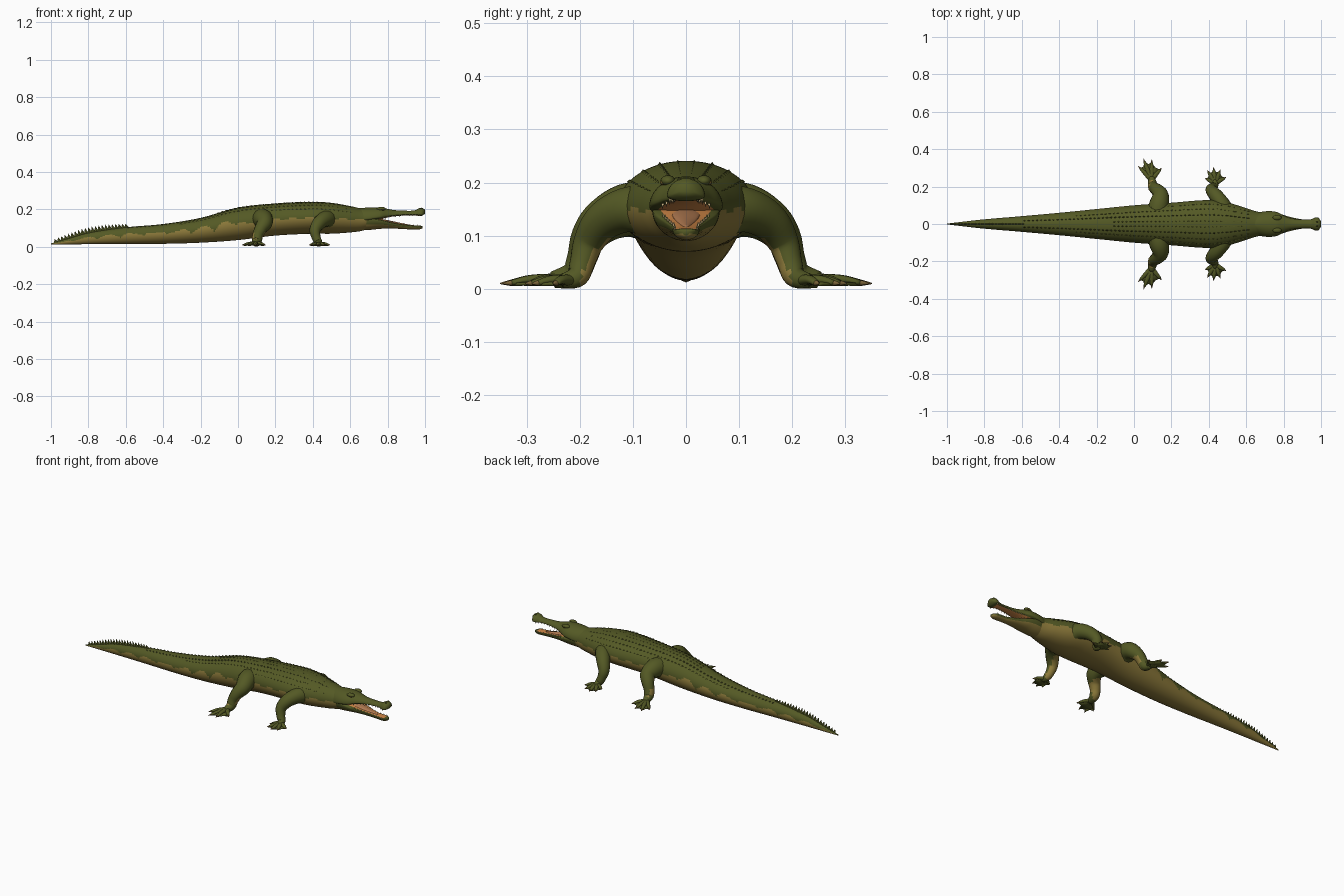
import bpy, bmesh, math
from mathutils import Vector

if "Cube" in bpy.data.objects:
    bpy.data.objects.remove(bpy.data.objects["Cube"])


def material(name, *rgb):
    m = bpy.data.materials.new(name)
    m.use_nodes = True
    m.diffuse_color = (*rgb, 1)
    m.node_tree.nodes["Principled BSDF"].inputs["Base Color"].default_value = (*rgb, 1)
    return m


SKIN = material("olive green skin", .088, .1, .018)
RIDGE = material("dark green scute", .058, .066, .014)
BELLY = material("tan belly", .26, .19, .042)
MOUTH = material("orange mouth", .65, .25, .065)
TONGUE = material("dusky orange tongue", .45, .2, .085)
TOOTH = material("cream tooth", .6, .45, .22)
EYE = material("dark amber eye", .12, .08, .015)
CLAW = material("brown claw", .19, .125, .04)


def finish(name, bm, mats, rule=None, smooth=True, mirror=False):
    """Turn a bmesh into an object; rule(face) gives each face's colour slot."""
    bmesh.ops.recalc_face_normals(bm, faces=bm.faces)
    bm.normal_update()
    for f in bm.faces:
        f.smooth = smooth
        if rule:
            f.material_index = int(rule(f))
    mesh = bpy.data.meshes.new(name)
    bm.to_mesh(mesh)
    bm.free()
    for m in mats:
        mesh.materials.append(m)
    ob = bpy.data.objects.new(name, mesh)
    bpy.context.collection.objects.link(ob)
    if mirror:
        mod = ob.modifiers.new("both sides", "MIRROR")
        mod.use_axis = (False, True, False)
    return ob


def at(table, x):
    """Smoothly interpolate the rows of a table keyed by its first column."""
    n = len(table)
    i = max([k for k in range(n - 1) if table[k][0] <= x] or [0])
    p, q = table[i], table[i + 1]
    h = q[0] - p[0]
    t = (x - p[0]) / h

    def slope(k, c):
        a, b = table[max(k - 1, 0)], table[min(k + 1, n - 1)]
        return (b[c] - a[c]) / (b[0] - a[0])
    return [p[c] * (1 + 2 * t) * (1 - t) ** 2 + q[c] * t * t * (3 - 2 * t)
            + h * t * (1 - t) * (slope(i, c) * (1 - t) - slope(i + 1, c) * t)
            for c in range(1, len(p))]


def skin_rings(bm, rings):
    rows = [[bm.verts.new(v) for v in r] for r in rings]
    n = len(rows[0])
    for a, b in zip(rows, rows[1:]):
        for j in range(n):
            bm.faces.new((a[j], a[(j + 1) % n], b[(j + 1) % n], b[j]))
    bm.faces.new(rows[0])
    bm.faces.new(rows[-1])


def loft(table, steps, sides, mid):
    """Lengthwise form from rows of x, bottom, top, half width."""
    bm, rings = bmesh.new(), []
    x0, x1 = table[0][0], table[-1][0]
    for k in range(steps + 1):
        x = x0 + (x1 - x0) * k / steps
        lo, hi, w = at(table, x)
        zm = lo + (hi - lo) * mid
        ring = []
        for j in range(sides):
            a = math.tau * (j + .5) / sides
            s = math.sin(a)
            ring.append((x, w * math.cos(a), zm + s * (hi - zm if s > 0 else zm - lo)))
        rings.append(ring)
    skin_rings(bm, rings)
    return bm


def tube(bm, path, steps, ref, flat=1):
    """Round limb along rows of x, y, z, radius."""
    table, rings = [(i, *p) for i, p in enumerate(path)], []
    for k in range(steps + 1):
        t = (len(path) - 1) * k / steps
        *c, r = at(table, t)
        d = (Vector(at(table, t + .01)[:3]) - Vector(at(table, t - .01)[:3])).normalized()
        u = (ref - d * ref.dot(d)).normalized()
        v = d.cross(u)
        rings.append([Vector(c) + u * math.cos(a) * r * flat + v * math.sin(a) * r
                      for a in (math.tau * j / 14 for j in range(14))])
    skin_rings(bm, rings)


def spike(bm, base, tip, rx, ry, sides=4):
    """Small pyramid for scutes and teeth."""
    ring = [bm.verts.new((base[0] + rx * math.cos(math.tau * j / sides),
                          base[1] + ry * math.sin(math.tau * j / sides), base[2]))
            for j in range(sides)]
    top = bm.verts.new(tip)
    bm.faces.new(ring)
    for j in range(sides):
        bm.faces.new((ring[j], ring[(j + 1) % sides], top))


# Body and tail: tan underside with a scalloped edge along the tail
body = [(-1, .012, .018, .002), (-.9, .013, .046, .014), (-.8, .014, .074, .025),
        (-.6, .015, .104, .042), (-.4, .016, .122, .06), (-.2, .022, .155, .08),
        (0, .036, .21, .1), (.2, .06, .232, .114), (.4, .07, .241, .128),
        (.5, .07, .235, .115), (.6, .077, .218, .085), (.66, .085, .205, .066),
        (.74, .11, .195, .05)]


def belly_rule(f):
    c = f.calc_center_median()
    lo, hi, _ = at(body, c.x)
    if c.x < 0:
        edge = .38 + .24 * math.sqrt(abs(math.sin(c.x * 25))) + .04 * math.sin(c.x * 61)
    else:
        edge = .5 + .02 * math.sin(c.x * 70)
    return (c.z - lo) / (hi - lo) < edge


finish("body", loft(body, 260, 56, .5), [SKIN, BELLY], belly_rule)

# Low keeled scute rows on the back, one dark pair running on along the tail
bm = bmesh.new()
for share, start, tall in [(.12, -.1, .002), (.38, -.58, .004), (.62, -.3, .002), (.82, .1, .001)]:
    x = start
    while x < .62:
        lo, hi, w = at(body, x)
        z = (lo + hi) / 2 + (hi - lo) / 2 * math.sqrt(1 - share * share)
        spike(bm, (x, share * w, z - .003), (x - .007, share * w * 1.02, z + tall), .013, .006)
        x += .022


def scute_rule(f):
    c = f.calc_center_median()
    return .25 < c.y / at(body, c.x)[2] < .5


finish("back_scutes", bm, [SKIN, RIDGE], scute_rule, False, True)

# Tall single crest on the rear of the tail
bm = bmesh.new()
for k in range(22):
    x = -.97 + k * .018
    z = at(body, x)[1]
    tall = .012 + .018 * math.sin(math.pi * min(1, (k + 2) / 26))
    spike(bm, (x, 0, z - .006), (x - .01, 0, z + tall), .015, .005)
finish("tail_crest", bm, [SKIN], smooth=False)

# Skull with long snout and bulbous nose
upper = [(.62, .12, .206, .05), (.7, .135, .21, .068), (.76, .146, .211, .065),
         (.8, .157, .203, .046), (.84, .163, .196, .031), (.9, .168, .193, .024),
         (.945, .168, .195, .025), (.97, .165, .207, .035), (.987, .167, .207, .033),
         (1, .178, .198, .014)]


def inside(f, table):
    c = f.calc_center_median()
    return .73 < c.x < .97 and abs(c.y) < .82 * at(table, c.x)[2]


finish("upper_jaw", loft(upper, 70, 32, .22), [SKIN, MOUTH],
       lambda f: f.normal.z < -.5 and inside(f, upper))

# Lower jaw: green lip, tan below, orange inside
lower = [(.62, .09, .15, .045), (.7, .09, .158, .062), (.76, .096, .149, .06),
         (.82, .098, .133, .042), (.9, .094, .119, .025), (.96, .092, .114, .025),
         (.978, .095, .113, .019), (.987, .1, .11, .007)]


def jaw_rule(f):
    if f.normal.z > .5 and inside(f, lower):
        return 2
    c = f.calc_center_median()
    lo, hi, _ = at(lower, c.x)
    return (c.z - lo) / (hi - lo) < .48


finish("lower_jaw", loft(lower, 60, 32, .84), [SKIN, BELLY, MOUTH], jaw_rule)
tongue = [(.75, .13, .152, .03), (.8, .13, .143, .026), (.86, .115, .13, .016), (.92, .112, .118, .004)]
finish("tongue", loft(tongue, 16, 16, .5), [TONGUE])

# Small teeth along both jaws
bm = bmesh.new()
for k in range(11):
    x = .79 + k * .018
    lo, hi, w = at(upper, x)
    spike(bm, (x, w * .85, lo + .006), (x, w * .88, lo - .005), .003, .003, 6)
    x = min(x + .006, .965)
    lo, hi, w = at(lower, x)
    spike(bm, (x, w * .85, hi - .005), (x, w * .9, hi + .006), .003, .003, 6)
finish("teeth", bm, [TOOTH], mirror=True)


def ball(name, mat, centre, size):
    bm = bmesh.new()
    bmesh.ops.create_uvsphere(bm, u_segments=16, v_segments=10, radius=1)
    bmesh.ops.scale(bm, vec=size, verts=bm.verts)
    bmesh.ops.translate(bm, vec=centre, verts=bm.verts)
    finish(name, bm, [mat], mirror=True)


# Brows, eyes and nostrils
ball("eye_brows", SKIN, (.765, .034, .203), (.024, .014, .011))
ball("eyes", EYE, (.772, .043, .2), (.007, .006, .005))
ball("nostrils", RIDGE, (.98, .012, .206), (.006, .004, .003))


def leg(name, path, palm, tips, banded):
    """Limb with webbed foot, toes and claws, mirrored to both sides."""
    bm = bmesh.new()
    tube(bm, path, 28, Vector((1, 0, 0)))
    finish(name + "_legs", bm, [SKIN, BELLY],
           lambda f: f.normal.y < -.35 and f.normal.z < .2
           or banded and f.normal.y < .6 and .04 < f.calc_center_median().z < .08, mirror=True)
    toes, claws, web = bmesh.new(), bmesh.new(), bmesh.new()
    p, up = Vector(palm), Vector((0, 0, 1))
    ends = [Vector((x, y, .01)) for x, y in tips]
    for e in ends:
        joint = p.lerp(e, .5) + up * .004
        tip = p.lerp(e, .84)
        tube(toes, [(*p, .015), (*joint, .011), (*tip, .007)], 8, up, .75)
        tube(claws, [(*p.lerp(e, .8), .006), (*p.lerp(e, .9), .004), (*e, .001)], 4, up)
    hub = web.verts.new(p + up * .003)
    rim = []
    for a, b in zip(ends, ends[1:]):
        rim += [p.lerp(a, .85), p.lerp((a + b) / 2, .76)]
    rim = [web.verts.new(v) for v in rim + [p.lerp(ends[-1], .85)]]
    for a, b in zip(rim, rim[1:]):
        web.faces.new((hub, a, b))
    finish(name + "_toes", toes, [SKIN], mirror=True)
    finish(name + "_claws", claws, [CLAW], mirror=True)
    ob = finish(name + "_webs", web, [SKIN], mirror=True)
    ob.modifiers.new("thickness", "SOLIDIFY").thickness = .006


leg("hind", [(.125, .06, .145, .058), (.135, .11, .148, .052), (.142, .155, .128, .043),
             (.122, .183, .097, .034), (.105, .195, .06, .029), (.1, .21, .028, .026),
             (.093, .25, .017, .016)], (.093, .236, .018),
    [(.022, .31), (.05, .35), (.095, .345), (.148, .3)], True)
leg("front", [(.49, .06, .145, .05), (.468, .11, .149, .043), (.435, .155, .128, .037),
              (.412, .182, .09, .03), (.418, .195, .05, .024), (.43, .205, .023, .021),
              (.434, .235, .014, .013)], (.434, .218, .016),
    [(.38, .245), (.392, .287), (.425, .303), (.462, .29), (.492, .25)], False)
